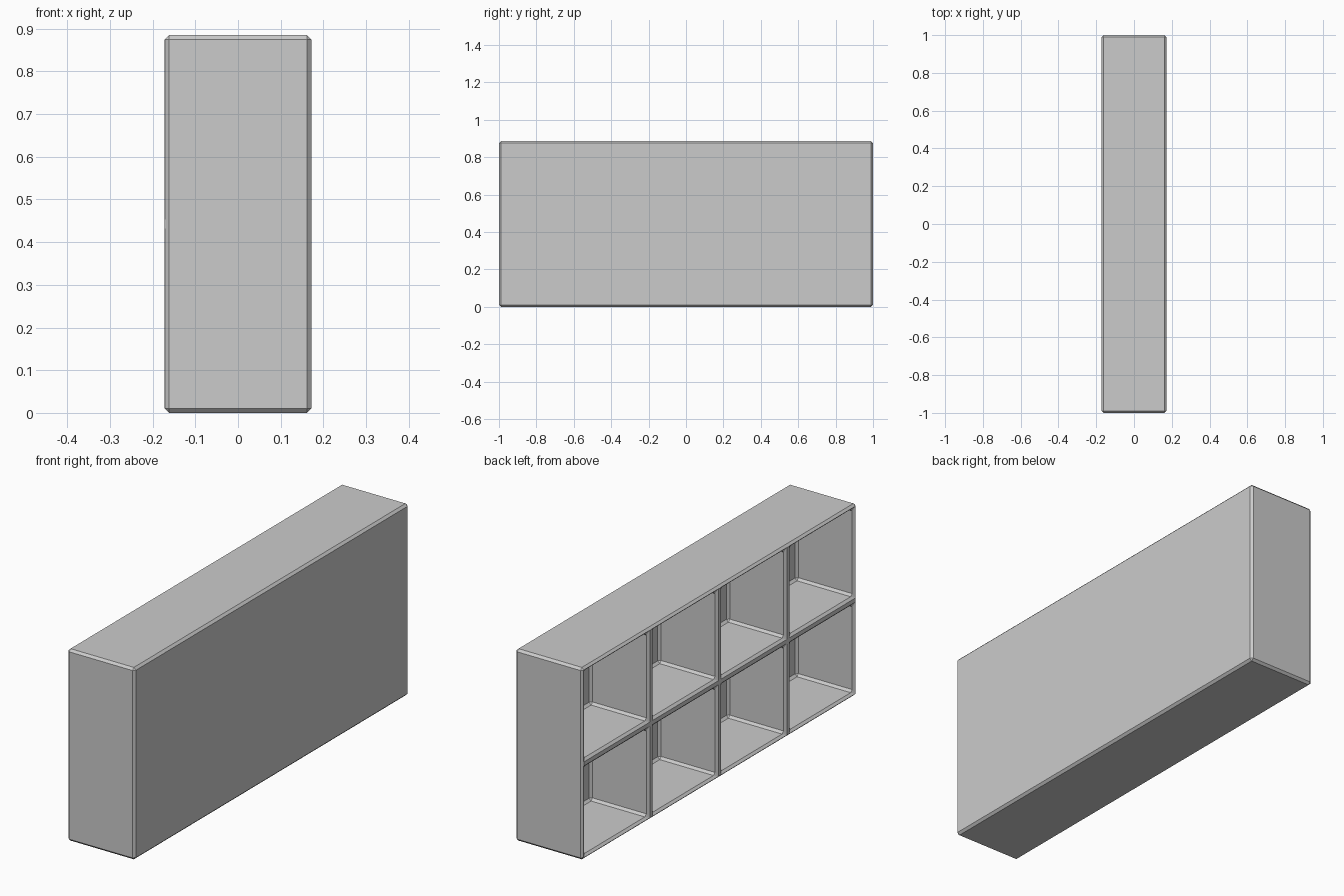
import bpy, bmesh
from mathutils import Vector

if "Cube" in bpy.data.objects:
    bpy.data.objects.remove(bpy.data.objects["Cube"])

DEPTH, LENGTH, HEIGHT = 0.344, 2.0, 0.885
BOARD = 0.02      # half thickness of the dividers
RECESS = 0.295    # depth of the compartments
CHAMFER = 0.0105

# Solid carcass
bm = bmesh.new()
bmesh.ops.create_cube(bm, size=1)
bmesh.ops.scale(bm, vec=(DEPTH, LENGTH, HEIGHT), verts=bm.verts)
bmesh.ops.translate(bm, vec=(0, 0, HEIGHT / 2), verts=bm.verts)


# Split into four columns and two rows
def split(co, normal):
    geom = bm.verts[:] + bm.edges[:] + bm.faces[:]
    bmesh.ops.bisect_plane(bm, geom=geom, plane_co=co, plane_no=normal)


for i in (-1, 0, 1):
    split((0, i * LENGTH / 4, 0), (0, 1, 0))
split((0, 0, HEIGHT / 2), (0, 0, 1))

# Eight open compartments on the -x side
bm.normal_update()
cells = [f for f in bm.faces if f.normal.dot(Vector((-1, 0, 0))) > 0.9]
bmesh.ops.inset_individual(bm, faces=cells, thickness=BOARD, use_even_offset=True)
bm.normal_update()
bmesh.ops.inset_individual(bm, faces=cells, thickness=0, depth=-RECESS)
bm.normal_update()

# Flat chamfer on every sharp edge
sharp = [e for e in bm.edges if e.is_manifold and e.calc_face_angle() > 0.5]
bmesh.ops.bevel(bm, geom=sharp, offset=CHAMFER, offset_type='OFFSET', segments=1,
                profile=0.5, affect='EDGES', clamp_overlap=False)
bmesh.ops.recalc_face_normals(bm, faces=bm.faces)

mesh = bpy.data.meshes.new("shelf_unit")
bm.to_mesh(mesh)
bm.free()
shelf = bpy.data.objects.new("shelf_unit", mesh)
bpy.context.collection.objects.link(shelf)
